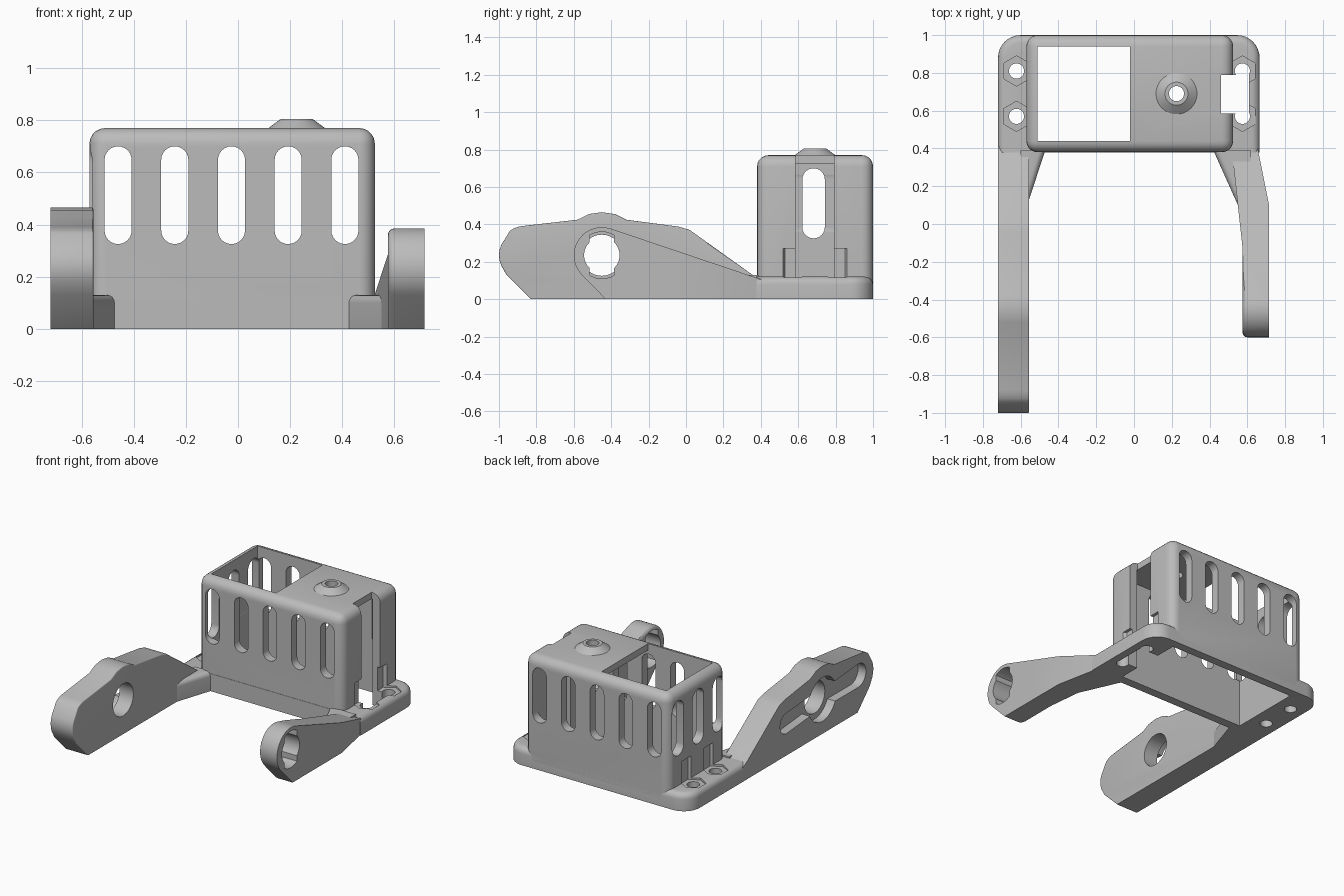
import bpy, bmesh
from math import sin, cos, radians, pi
from mathutils import Vector

old = bpy.data.objects.get("Cube")
if old:
    bpy.data.objects.remove(old, do_unlink=True)

grey = bpy.data.materials.new("plain grey")
grey.use_nodes = True
GREY = (0.5, 0.5, 0.5, 1)
grey.diffuse_color = GREY
grey.node_tree.nodes["Principled BSDF"].inputs["Base Color"].default_value = GREY


def place(axis, p, d):
    """Put a 2D point p at depth d along an axis."""
    return {"x": (d, p[0], p[1]), "y": (p[0], d, p[1]), "z": (p[0], p[1], d)}[axis]


def prism(name, axis, pts, lo, hi, bevels=()):
    """Extrude an outline; bevels holds (rule, width, segments)."""
    bm = bmesh.new()
    a = [bm.verts.new(place(axis, p, lo)) for p in pts]
    b = [bm.verts.new(place(axis, p, hi)) for p in pts]
    n = len(pts)
    bm.faces.new(a)
    bm.faces.new(b)
    for i in range(n):
        j = (i + 1) % n
        bm.faces.new((a[i], a[j], b[j], b[i]))
    bmesh.ops.recalc_face_normals(bm, faces=bm.faces)
    for rule, width, segs in bevels:
        edges = [e for e in bm.edges if rule(e.verts[0].co, e.verts[1].co)]
        bmesh.ops.bevel(bm, geom=edges, offset=width, segments=segs,
                        profile=0.5, affect="EDGES", clamp_overlap=True)
    mesh = bpy.data.meshes.new(name)
    bm.to_mesh(mesh)
    bm.free()
    mesh.materials.append(grey)
    ob = bpy.data.objects.new(name, mesh)
    bpy.context.collection.objects.link(ob)
    return ob


def rect(x0, x1, y0, y1):
    return [(x0, y0), (x1, y0), (x1, y1), (x0, y1)]


def arc(cx, cy, r, start, end, n):
    return [(cx + r * cos(radians(start + (end - start) * i / n)),
             cy + r * sin(radians(start + (end - start) * i / n))) for i in range(n + 1)]


def ring(cx, cy, r, n=32, turn=0):
    return arc(cx, cy, r, turn, turn + 360, n)[:-1]


def upright_slot(c, half, lo, hi):
    return arc(c, hi - half, half, 0, 180, 12) + arc(c, lo + half, half, 180, 360, 12)


def cut(targets, axis, pts, lo, hi):
    """Subtract an extruded outline from each target."""
    cutter = prism("cutter", axis, pts, lo, hi)
    cutter.hide_render = True
    for ob in targets:
        mod = ob.modifiers.new("cut", "BOOLEAN")
        mod.operation, mod.solver, mod.object = "DIFFERENCE", "EXACT", cutter
        bpy.context.view_layer.objects.active = ob
        bpy.ops.object.modifier_apply(modifier=mod.name)
    bpy.data.objects.remove(cutter, do_unlink=True)


def vertical(p, q):
    return abs(p.z - q.z) > 0.05


# Housing with rounded corners, and the base plate below it
TOP, BASE = 0.77, 0.12
housing = prism("housing", "z", rect(-0.57, 0.525, 0.38, 1.0), 0.05, TOP,
                [(lambda p, q: max(p.z, q.z) > 0.7, 0.06, 5)])
base = prism("base_plate", "z", rect(-0.72, 0.665, 0.378, 1.0), 0, BASE,
             [(lambda p, q: vertical(p, q) and p.y > 0.9, 0.12, 8),
              (lambda p, q: min(p.z, q.z) > 0.1 and max(p.y, q.y) > 0.4, 0.04, 4)])
shell = [housing, base]

# Hollow inside, roof opening and the side channel
cut(shell, "z", rect(-0.51, 0.465, 0.44, 0.94), -0.1, 0.725)
cut([housing], "z", rect(-0.51, -0.02, 0.44, 0.94), 0.6, 0.9)
cut(shell, "z", rect(0.46, 0.61, 0.585, 0.79), -0.1, 0.9)

# Vent slots: five through front and back, three in the right wall
for i in range(5):
    cut([housing], "y", upright_slot(-0.46 + 0.2175 * i, 0.052, 0.325, 0.7), 0.3, 1.1)
for i in range(3):
    cut([housing], "x", upright_slot(0.465 + 0.217 * i, 0.06, 0.325, 0.7), -0.7, -0.45)

# Screw holes with hexagonal nut pockets
for x in (-0.622, 0.574):
    for y in (0.57, 0.81):
        cut(shell, "z", ring(x, y, 0.08, 6, 90), 0.108, 0.27)
        cut([base], "z", ring(x, y, 0.04), -0.1, 0.2)

# Conical boss on the roof with its hole
boss = prism("roof_boss", "z", ring(0.225, 0.69, 0.122, 48), TOP - 0.01, 0.805)
for v in boss.data.vertices:
    if v.co.z > 0.8:
        v.co.x = 0.225 + (v.co.x - 0.225) * 0.5
        v.co.y = 0.69 + (v.co.y - 0.69) * 0.5
cut([housing, boss], "z", ring(0.225, 0.69, 0.04), 0.6, 0.9)

# Long right arm, rounded along its inner face
PY, PZ = -0.45, 0.235
long_outline = ([(-0.83, 0), (-0.96, 0.13)] + arc(-0.88, 0.25, 0.125, 200, 140, 4)
                + arc(-0.86, 0.25, 0.142, 125, 98, 3)
                + [(-0.58, 0.425), (-0.52, 0.455), (PY, 0.465), (-0.38, 0.455), (-0.32, 0.425),
                   (-0.04, 0.388), (0.02, 0.37), (0.37, 0.12), (0.41, 0.1), (0.41, 0)])
long_outline[2:7] = arc(-0.87, 0.235, 0.13, 205, 140, 5)
long_arm = prism("long_right_arm", "x", long_outline, -0.72, -0.555,
                 [(lambda p, q: min(p.x, q.x) > -0.56 and max(p.z, q.z) > 0.01
                   and max(p.y, q.y) < 0.4, 0.035, 4)])

# Horn-shaped pocket on its outer face, and the pivot hole
pocket = (arc(-0.84, 0.25, 0.08, 90, 270, 10) + arc(PY, PZ, 0.15, 205, 335, 14)
          + arc(-0.06, 0.22, 0.07, -90, 90, 10) + arc(PY, PZ, 0.15, 30, 150, 14))
cut([long_arm], "x", pocket, -0.8, -0.66)
cut([long_arm], "x", ring(PY, PZ, 0.11), -0.8, -0.5)

# Short left arm: round eye, tapered in plan
short_outline = arc(PY, PZ, 0.15, 72, 225, 18) + [(-0.43, 0), (0.4, 0), (0.4, 0.107)]
short_arm = prism("short_left_arm", "x", short_outline, 0.575, 0.715,
                  [(lambda p, q: max(p.x, q.x) < 0.58 and max(p.z, q.z) > 0.01
                    and max(p.y, q.y) < 0.39, 0.025, 4)])
bm = bmesh.new()
bm.from_mesh(short_arm.data)
for y in (-0.13, 0.1):
    bmesh.ops.bisect_plane(bm, geom=bm.verts[:] + bm.edges[:] + bm.faces[:],
                           plane_co=Vector((0, y, 0)), plane_no=Vector((0, 1, 0)))
for v in bm.verts:
    if v.co.x > 0.7:
        v.co.x -= max(0, v.co.y - 0.1) * 0.2
    else:
        v.co.x -= max(0, v.co.y + 0.13) * 0.11
bm.to_mesh(short_arm.data)
bm.free()

# Keyed pivot hole
key = []
for side in (0, 180):
    key += arc(PY, PZ, 0.095, side - 46, side + 46, 10)
    key += arc(PY, PZ, 0.125, side + 58, side + 122, 8)
cut([short_arm], "x", key, 0.5, 0.8)

# Gussets between arms and housing
for name, pts in (("right_gusset", [(-0.47, 0.39), (-0.6, 0.39), (-0.6, 0.13), (-0.555, 0.13)]),
                  ("left_gusset", [(0.42, 0.39), (0.62, 0.39), (0.62, 0.1), (0.55, 0.1)])):
    prism(name, "z", pts, 0, 0.13,
          [(lambda p, q: min(p.z, q.z) > 0.1 and abs(p.y - q.y) > 0.1
            and min(abs(p.x), abs(q.x)) < 0.5, 0.03, 4)])

# Smooth rounded parts, keep hard edges
for ob in list(bpy.context.collection.objects):
    if ob.type == "MESH" and grey.name in ob.data.materials:
        bpy.ops.object.select_all(action="DESELECT")
        ob.select_set(True)
        bpy.context.view_layer.objects.active = ob
        bpy.ops.object.shade_smooth_by_angle(angle=pi / 6)
